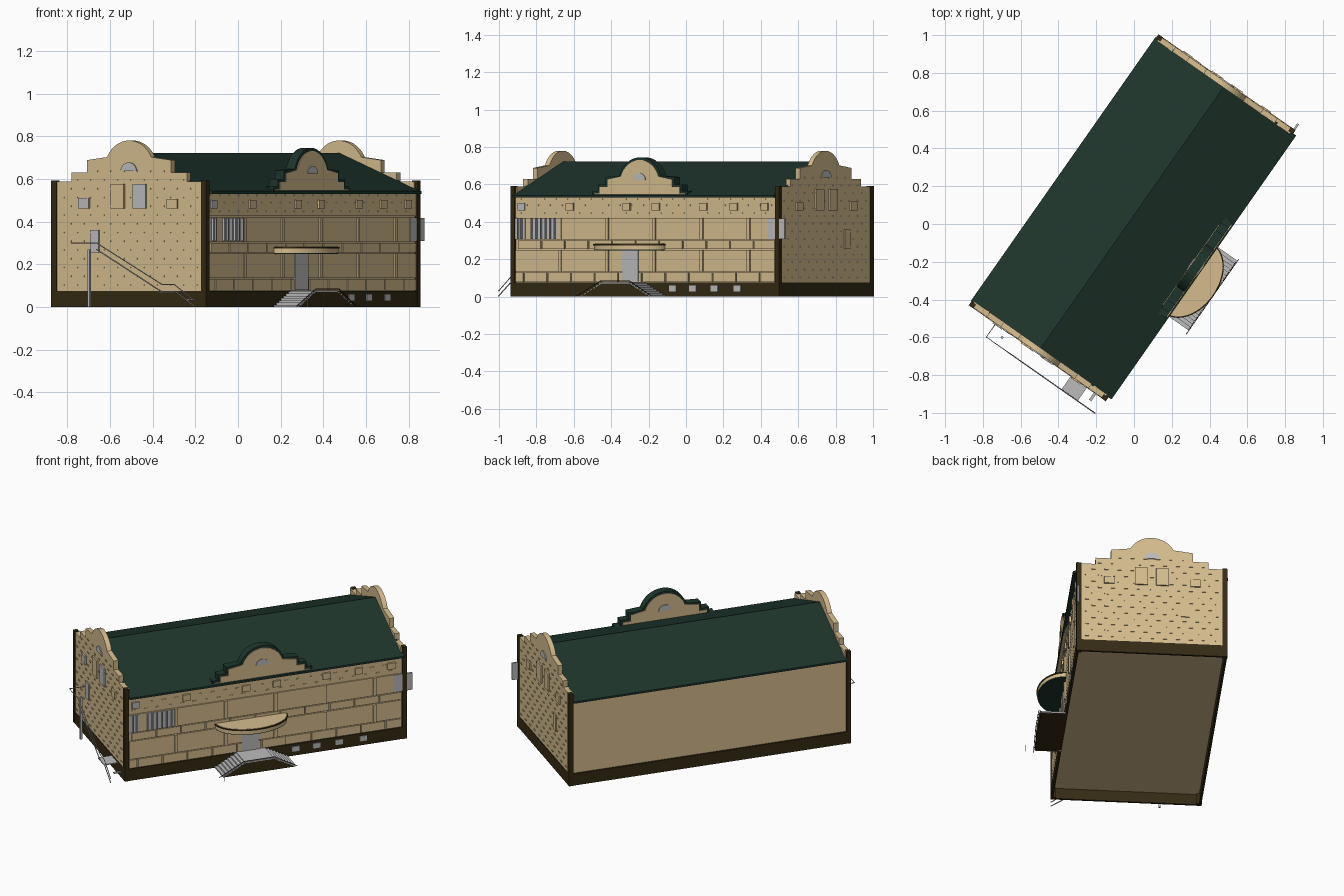
import bpy, bmesh
from math import radians, sin, cos, pi
from mathutils import Matrix, Vector

cube = bpy.data.objects.get("Cube")
if cube:
    bpy.data.objects.remove(cube)

# The building is laid out square, facade towards -y, then turned on its site
SITE = Matrix.Translation((-0.01, 0.033, 0)) @ Matrix.Rotation(radians(55), 4, 'Z')
HX, HY, EAVE, BASE = 0.872, 0.438, 0.54, 0.075


def material(name, rgb):
    m = bpy.data.materials.new(name)
    m.use_nodes = True
    m.diffuse_color = (*rgb, 1)
    bsdf = m.node_tree.nodes["Principled BSDF"]
    bsdf.inputs["Base Color"].default_value = (*rgb, 1)
    bsdf.inputs["Roughness"].default_value = 0.9
    return m


CREAM = material("cream_stone", (0.66, 0.5, 0.27))
GREEN = material("dark_green_roof", (0.013, 0.036, 0.025))
BROWN = material("dark_brown_base", (0.035, 0.023, 0.007))
GREY = material("grey_glass_and_steel", (0.5, 0.5, 0.5))


def finish(name, bm, mat):
    bmesh.ops.recalc_face_normals(bm, faces=bm.faces)
    me = bpy.data.meshes.new(name)
    bm.to_mesh(me)
    bm.free()
    me.materials.append(mat)
    ob = bpy.data.objects.new(name, me)
    ob.matrix_world = SITE
    bpy.context.collection.objects.link(ob)


def boxes(name, spans, mat):
    """One object made of boxes, each given as x, y and z ranges."""
    bm = bmesh.new()
    for spans_xyz in spans:
        lo = Vector([min(s) for s in spans_xyz])
        hi = Vector([max(s) for s in spans_xyz])
        fit = Matrix.Translation((lo + hi) / 2) @ Matrix.Diagonal((*(hi - lo), 1))
        bmesh.ops.create_cube(bm, size=1, matrix=fit)
    finish(name, bm, mat)


def prism(name, outline, axis, a, b, mat):
    """Extrude a 2D outline along x, y or z from a to b."""
    place = {'x': lambda p, q, t: (t, p, q), 'y': lambda p, q, t: (p, t, q),
             'z': lambda p, q, t: (p, q, t)}[axis]
    bm = bmesh.new()
    face = bm.faces.new([bm.verts.new(place(p, q, a)) for p, q in outline])
    ext = bmesh.ops.extrude_face_region(bm, geom=[face])
    shift = Vector(place(0, 0, b - a))
    bmesh.ops.translate(bm, vec=shift, verts=[v for v in ext["geom"] if isinstance(v, bmesh.types.BMVert)])
    finish(name, bm, mat)


def rod(name, pts, mat, r=0.003):
    cu = bpy.data.curves.new(name, 'CURVE')
    cu.dimensions = '3D'
    cu.bevel_depth, cu.bevel_resolution = r, 1
    sp = cu.splines.new('POLY')
    sp.points.add(len(pts) - 1)
    for p, co in zip(sp.points, pts):
        p.co = (*co, 1)
    cu.materials.append(mat)
    ob = bpy.data.objects.new(name, cu)
    ob.matrix_world = SITE
    bpy.context.collection.objects.link(ob)


def arc(c, z, rx, rz, n=20):
    return [(c + rx * cos(pi * i / n), z + rz * sin(pi * i / n)) for i in range(n + 1)]


def stepped_arch(c, bottom, steps, r, zc, inset=0):
    """Stepped parapet outline crowned by a round arch."""
    right = [(steps[0][0] - inset, bottom)]
    for i, (w, top) in enumerate(steps):
        nxt = steps[i + 1][0] if i + 1 < len(steps) else r
        right += [(w - inset, top - inset), (nxt - inset, top - inset)]
    crown = [p for p in arc(0, zc, r - inset, r - inset) if p[1] > steps[-1][1] - inset]
    left = [(-p, q) for p, q in reversed(right)]
    # the arch springs from the top step
    return [(c + p, q) for p, q in right[:-1] + crown + left[1:]]


# Main body, open underneath within a dark plinth
boxes("main_walls", [((-0.86, 0.86), (-0.43, 0.43), (0.068, EAVE))], CREAM)
plinth = [((-HX, HX), (s * 0.428, s * (HY + 0.003)), (0, BASE)) for s in (-1, 1)]
plinth += [((s * 0.862, s * (HX + 0.003)), (-HY, HY), (0, BASE)) for s in (-1, 1)]
boxes("plinth", plinth, BROWN)
boxes("corner_piers", [((s * 0.85, s * (HX + 0.004)), (t * 0.413, t * (HY + 0.005)), (0, 0.592))
                       for s in (-1, 1) for t in (-1, 1)], BROWN)

# Pitched roof
prism("roof", [(-0.462, 0.53), (-0.462, 0.542), (0, 0.722), (0.447, 0.542), (0.447, 0.53)],
      'x', -0.85, 0.855, GREEN)

# Stepped gable end walls
GABLE = [(0.43, 0.588), (0.33, 0.63), (0.24, 0.688)]


def gable_top(y):
    return [t for w, t in GABLE if abs(y) < w - 0.02][-1]


for s, side in ((-1, "near"), (1, "far")):
    prism(side + "_gable", stepped_arch(0, 0.068, GABLE, 0.143, 0.637), 'x', s * 0.842, s * HX, CREAM)
    face = (s * HX, s * (HX + 0.004))
    # projecting bricks in staggered courses
    bricks = []
    for row in range(14):
        z = 0.1 + row * 0.041
        for col in range(-5, 6):
            y = col * 0.076 + (row % 2) * 0.038
            if abs(y) < 0.4 and z < gable_top(y) - 0.01:
                bricks.append((face, (y - 0.011, y + 0.011), (z, z + 0.006)))
    boxes(side + "_gable_bricks", bricks, CREAM)
    # windows
    glass = (s * HX, s * (HX + 0.006))
    frame = (s * HX, s * (HX + 0.009))
    prism(side + "_lunette", arc(0, 0.637, 0.045, 0.04), 'x', s * 0.84, s * (HX + 0.006), GREY)
    cream = [(frame, (0.025, 0.1), (0.46, 0.575)), (frame, (-0.28, -0.22), (0.46, 0.505))]
    others = [(frame, (0.225, 0.285), (0.46, 0.51)), (frame, (-0.1, -0.025), (0.46, 0.575)),
              (glass, (0.17, 0.22), (0.255, 0.36))]
    boxes(side + "_gable_panels", cream, CREAM)
    boxes(side + "_gable_windows", others, GREY if s < 0 else CREAM)

# Stone courses on the facade: bottom, top, block length, offset
PITCH = 0.308
stones = []
for z0, z1, length, shift in ((0.078, 0.13, PITCH / 2, 0.07), (0.135, 0.25, PITCH, 0),
                              (0.255, 0.3, PITCH / 2, 0.03), (0.305, 0.42, PITCH, 0)):
    x = -0.555 - length * 3 + shift
    while x < 0.84:
        a, b = max(x + 0.004, -0.845), min(x + length - 0.004, 0.845)
        if b - a > 0.02:
            stones.append(((a, b), (-0.43, -0.438), (z0, z1)))
        x += length
boxes("facade_stones", stones, CREAM)
boxes("facade_pilasters", [((x - 0.01, x + 0.01), (-0.43, -0.446), (z, z + 0.115))
                           for x in [-0.555 + PITCH * i for i in range(5)] for z in (0.135, 0.305)], CREAM)

# Brickwork above the stone courses
boxes("facade_upper_wall", [((-0.85, 0.85), (-0.43, -0.435), (0.425, 0.53))], CREAM)
boxes("facade_bricks", [((x - 0.011, x + 0.011), (-0.435, -0.439), (z, z + 0.006))
                        for row, z in enumerate((0.445, 0.486, 0.52))
                        for x in [-0.82 + 0.076 * i + 0.038 * (row % 2) for i in range(22)]], CREAM)

# Facade windows and door
boxes("banded_windows", [((a, b), (-0.43, -0.441), (0.308, 0.417))
                         for a, b in ((-0.848, -0.781), (-0.735, -0.555), (0.797, 0.912))], GREY)
boxes("window_mullions", [((x - 0.003, x + 0.003), (-0.44, -0.452), (0.308, 0.417))
                          for x in (-0.825, -0.803, -0.735, -0.705, -0.675, -0.645, -0.615, -0.585)], GREY)
boxes("small_grey_window", [((-0.83, -0.785), (-0.43, -0.444), (0.46, 0.5))], GREY)
boxes("small_panels", [((x - 0.024, x + 0.024), (-0.43, -0.445), (0.46, 0.5))
                       for x in (-0.49, -0.12, 0.07, 0.38, 0.58, 0.78)], CREAM)
boxes("basement_windows", [((x - 0.023, x + 0.023), (-0.43, -0.446), (0.028, 0.06))
                           for x in (0.185, 0.315, 0.456, 0.606)], GREY)
boxes("front_door", [((-0.147, -0.042), (-0.43, -0.444), (0.08, 0.25))], GREY)

# Facade parapet with green coping and lunette
PARAPET = [(0.31, 0.565), (0.275, 0.6), (0.225, 0.64)]
MID = -0.025
prism("parapet_coping", stepped_arch(MID, 0.53, PARAPET, 0.143, 0.602), 'y', -0.45, -0.4, GREEN)
prism("parapet_wall", stepped_arch(MID, 0.53, PARAPET, 0.143, 0.602, 0.014), 'y', -0.454, -0.396, CREAM)
prism("parapet_lunette", arc(MID, 0.625, 0.04, 0.036), 'y', -0.459, -0.391, GREY)

# Half-round entrance canopy
DOOR = -0.092


def half_round(grow):
    return [(x, -y) for x, y in arc(DOOR, 0.437, 0.22 + grow, 0.15 + grow, 32)]


prism("canopy_soffit", half_round(-0.002), 'z', 0.248, 0.252, GREEN)
prism("canopy_body", half_round(0), 'z', 0.252, 0.274, CREAM)
prism("canopy_rim", half_round(0.004), 'z', 0.274, 0.281, BROWN)
prism("canopy_top", half_round(-0.003), 'z', 0.281, 0.283, CREAM)

# Double entrance stairs with steel treads
prism("stair_body", [(DOOR - 0.222, 0), (DOOR - 0.09, 0.07), (DOOR + 0.09, 0.07), (DOOR + 0.222, 0)],
      'y', -0.585, -0.43, BROWN)
treads = [((DOOR - 0.09, DOOR + 0.09), (-0.585, -0.43), (0.07, 0.078))]
for i in range(7):
    for s in (-1, 1):
        a = DOOR + s * (0.09 + i * 0.0193)
        z = 0.073 - i * 0.0105
        treads.append(((a, a + s * 0.0193), (-0.584, -0.43), (max(z - 0.012, 0), z)))
boxes("stair_treads", treads, GREY)
rod("stair_rail", [(DOOR - 0.25, -0.588, 0.004), (DOOR - 0.095, -0.588, 0.084),
                   (DOOR + 0.095, -0.588, 0.084), (DOOR + 0.235, -0.588, 0.004)], BROWN, 0.002)
rod("path_post", [(-0.326, -0.638, 0), (-0.326, -0.638, 0.04)], GREY)

# Fire stair beside the near gable
RAIL = -0.96
rod("fire_stair_handrail", [(-HX, 0.27, 0.3)] + [(RAIL, y, z) for y, z in (
    (0.27, 0.3), (0.125, 0.3), (-0.25, 0.105), (-0.32, 0.105), (-0.434, 0.03))], GREY, 0.0025)
rod("fire_stair_stringer", [(RAIL, y, z) for y, z in (
    (0.125, 0.27), (-0.25, 0.07), (-0.33, 0.07), (-0.434, 0.003))], GREY, 0.003)
boxes("fire_stair_landing", [((-0.96, -0.874), (-0.32, -0.215), (0.064, 0.07)),
                             ((-0.92, -0.875), (-0.38, -0.365), (0.03, 0.036))], GREY)
boxes("fire_stair_post", [((-0.92, -0.908), (0.194, 0.206), (0, 0.27))], GREY)
